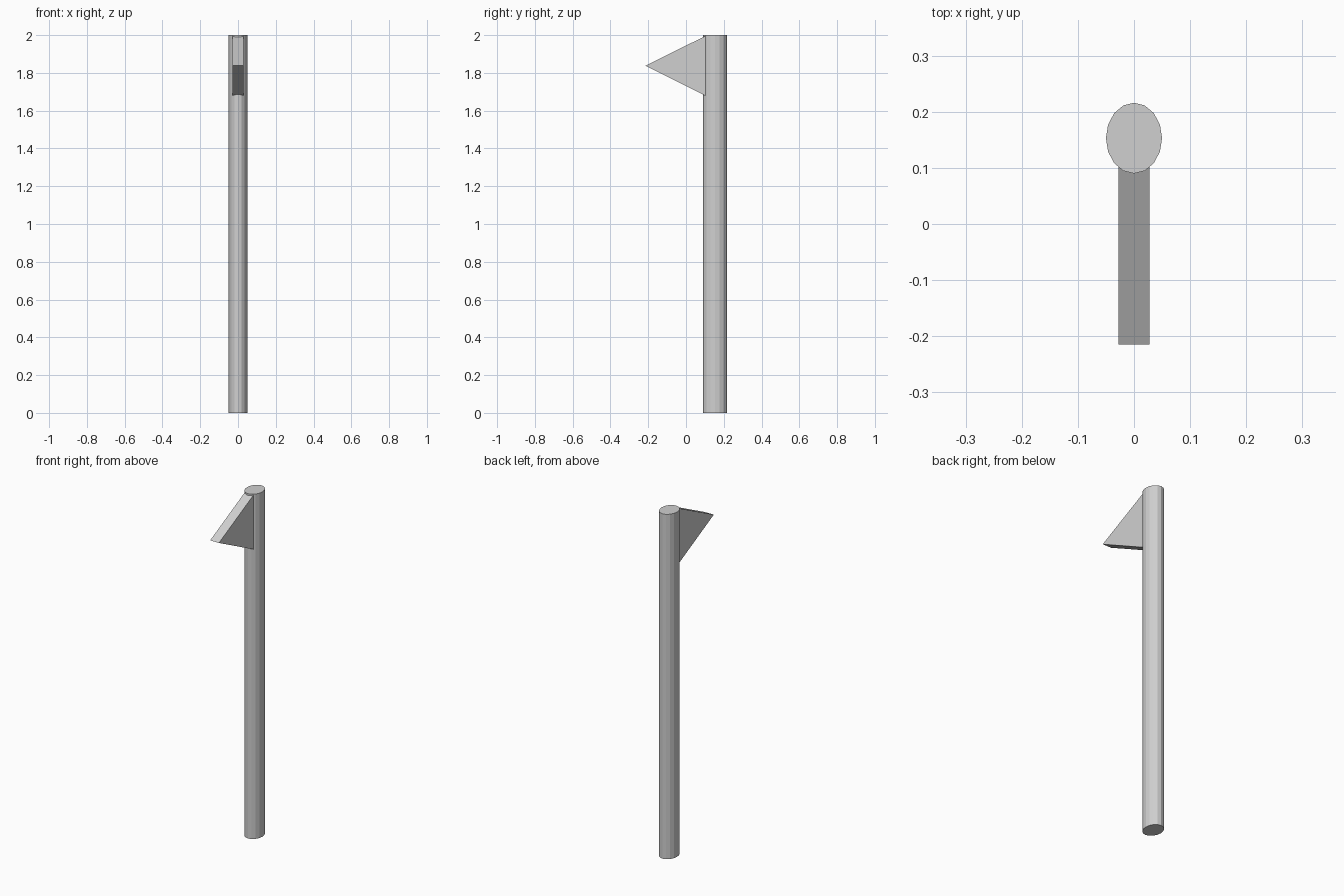
import bpy
import bmesh
from math import radians

cube = bpy.data.objects.get("Cube")
if cube:
    bpy.data.objects.remove(cube, do_unlink=True)

grey = bpy.data.materials.new("light_grey")
grey.use_nodes = True
colour = (0.63, 0.63, 0.63, 1)
grey.diffuse_color = colour
grey.node_tree.nodes["Principled BSDF"].inputs["Base Color"].default_value = colour

# Oval pole with flat facets
bpy.ops.mesh.primitive_cylinder_add(vertices=16, radius=1, depth=2, location=(0, 0.153, 1))
pole = bpy.context.object
pole.name = "pole"
pole.scale = (0.05, 0.063, 1)
bpy.ops.object.transform_apply(location=False, rotation=False, scale=True)
pole.data.materials.append(grey)

# Triangular pennant: a side profile extruded across the width
half_width = 0.028
profile = [(0.102, 1.68), (0.102, 1.995), (-0.215, 1.838)]
bm = bmesh.new()
side = bm.faces.new([bm.verts.new((-half_width, y, z)) for y, z in profile])
result = bmesh.ops.extrude_face_region(bm, geom=[side])
moved = [v for v in result["geom"] if isinstance(v, bmesh.types.BMVert)]
bmesh.ops.translate(bm, verts=moved, vec=(2 * half_width, 0, 0))
bmesh.ops.recalc_face_normals(bm, faces=bm.faces)
mesh = bpy.data.meshes.new("pennant")
bm.to_mesh(mesh)
bm.free()
mesh.materials.append(grey)
pennant = bpy.data.objects.new("pennant", mesh)
bpy.context.collection.objects.link(pennant)
